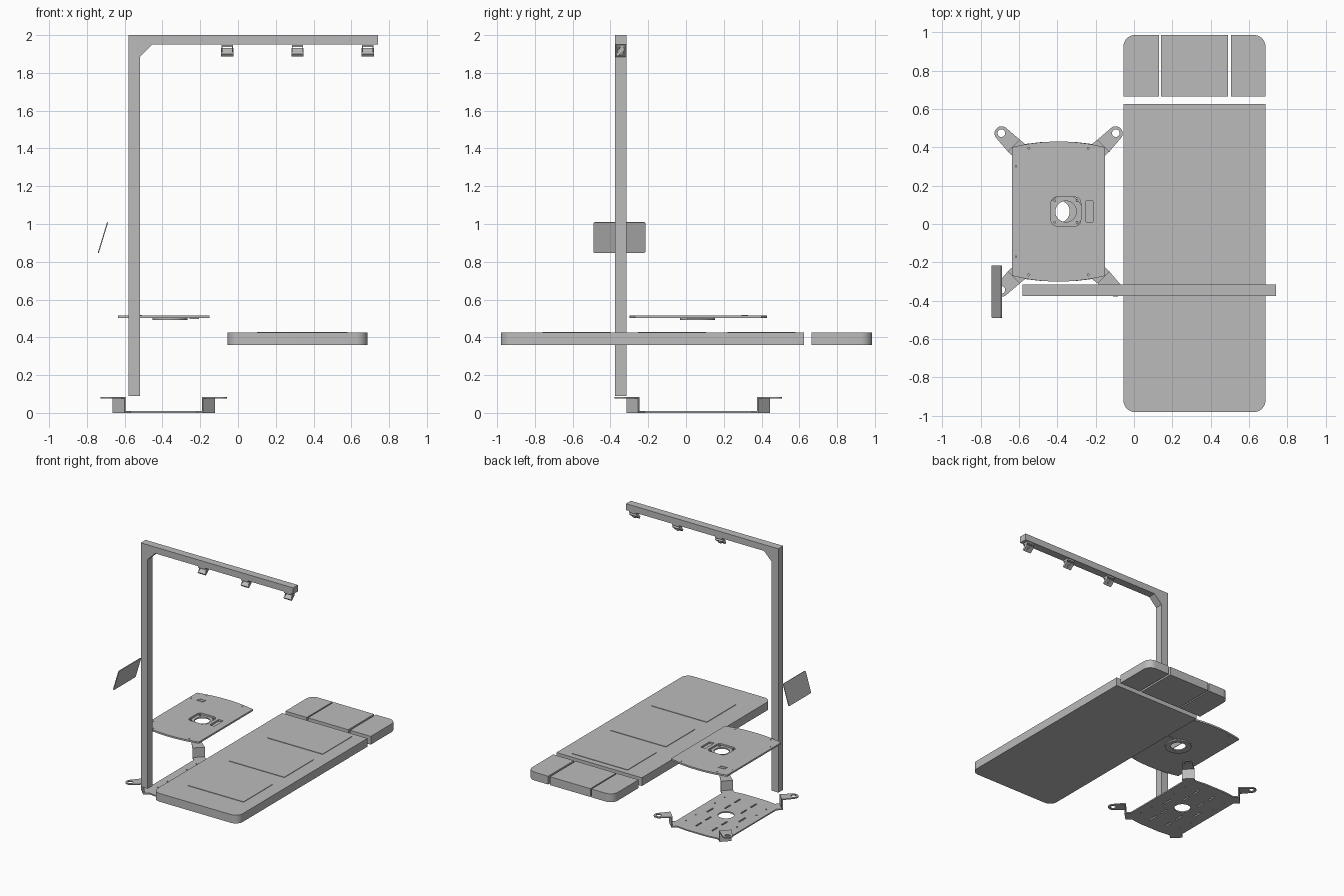
import bpy
import math
from mathutils import Vector, Matrix

cube = bpy.data.objects.get("Cube")
if cube:
    bpy.data.objects.remove(cube, do_unlink=True)

grey = bpy.data.materials.new("light grey")
grey.use_nodes = True
COLOUR = (0.5, 0.5, 0.5, 1)
grey.diffuse_color = COLOUR
grey.node_tree.nodes["Principled BSDF"].inputs["Base Color"].default_value = COLOUR


# Outline helpers
def arc(cx, cy, r, start, end, n=8):
    return [(cx + r * math.cos(math.radians(start + (end - start) * i / n)),
             cy + r * math.sin(math.radians(start + (end - start) * i / n)))
            for i in range(n + 1)]


def circle(cx, cy, r, n=32):
    return arc(cx, cy, r, 0, 360, n)[:-1]


def rounded(x0, x1, y0, y1, sw=0.0, se=0.0, ne=0.0, nw=0.0):
    corners = [(x0, y0, 1, 1, sw, 180), (x1, y0, -1, 1, se, 270),
               (x1, y1, -1, -1, ne, 0), (x0, y1, 1, -1, nw, 90)]
    pts = []
    for x, y, sx, sy, r, a in corners:
        pts += arc(x + sx * r, y + sy * r, r, a, a + 90) if r else [(x, y)]
    return pts


def box_outline(cx, cy, w, h, r=0.0):
    return rounded(cx - w / 2, cx + w / 2, cy - h / 2, cy + h / 2, r, r, r, r)


def bowed(cx, cy, hx, hy, bow, n=16):
    """Straight sides, gently curved ends."""
    end = [(hx * (1 - 2 * i / n), hy + bow * (1 - (1 - 2 * i / n) ** 2)) for i in range(n + 1)]
    return [(cx + x, cy + y) for x, y in end] + [(cx - x, cy - y) for x, y in end]


def sheet(name, outlines, z0, z1, matrix=None):
    """Extruded outline; further outlines become holes."""
    curve = bpy.data.curves.new(name, "CURVE")
    curve.dimensions = "2D"
    curve.fill_mode = "BOTH"
    curve.extrude = (z1 - z0) / 2
    for pts in outlines:
        spline = curve.splines.new("POLY")
        spline.points.add(len(pts) - 1)
        for p, (x, y) in zip(spline.points, pts):
            p.co = (x, y, 0, 1)
        spline.use_cyclic_u = True
    curve.materials.append(grey)
    ob = bpy.data.objects.new(name, curve)
    bpy.context.collection.objects.link(ob)
    ob.matrix_world = (matrix or Matrix()) @ Matrix.Translation((0, 0, (z0 + z1) / 2))
    bpy.ops.object.select_all(action="DESELECT")
    ob.select_set(True)
    bpy.context.view_layer.objects.active = ob
    bpy.ops.object.convert(target="MESH")
    bpy.ops.object.shade_smooth_by_angle(angle=math.radians(30))
    return ob


def block(name, centre, size, tilt=0.0):
    m = Matrix.Translation(centre) @ Matrix.Rotation(tilt, 4, "X")
    return sheet(name, [box_outline(0, 0, size[0], size[1])], -size[2] / 2, size[2] / 2, m)


# Table: main slab and three head sections
sheet("table_slab", [rounded(-0.055, 0.685, -0.98, 0.625, sw=0.06, se=0.06)], 0.36, 0.425)
sheet("head_section_right", [rounded(-0.055, 0.13, 0.665, 0.985, nw=0.06)], 0.36, 0.425)
sheet("head_section_middle", [rounded(0.14, 0.49, 0.665, 0.985)], 0.36, 0.425)
sheet("head_section_left", [rounded(0.505, 0.685, 0.665, 0.985, ne=0.06)], 0.36, 0.425)
for i, y in enumerate((-0.58, -0.075, 0.4)):
    sheet(f"table_pad_{i + 1}", [box_outline(0.34, y, 0.48, 0.36)], 0.425, 0.429)

# Column and beam in one bent frame with a braced corner
upright = Matrix.Translation((0, -0.345, 0)) @ Matrix.Rotation(math.pi / 2, 4, "X")
sheet("column_and_beam", [[(-0.58, 0.09), (-0.52, 0.09), (-0.52, 1.885), (-0.455, 1.95),
                           (0.74, 1.95), (0.74, 2), (-0.58, 2)]], -0.03, 0.03, upright)

# Tilted sensors below the beam
for i, x in enumerate((-0.057, 0.315, 0.687)):
    tag = f"sensor_{i + 1}"
    tilt = math.radians(40)
    block(tag + "_mount", (x, -0.345, 1.942), (0.06, 0.05, 0.012))
    block(tag + "_body", (x, -0.348, 1.91), (0.064, 0.05, 0.016), tilt)
    for side in (-1, 1):
        block(tag + "_cheek", (x + side * 0.028, -0.345, 1.922), (0.004, 0.02, 0.04), -tilt)
    lens = Matrix.Translation((x, -0.348, 1.91)) @ Matrix.Rotation(tilt, 4, "X")
    sheet(tag + "_lens", [circle(0, 0, 0.013, 20)], -0.016, -0.008, lens)

# Leaning screen beside the column
lean = math.atan2(0.165, 0.05)
screen = Matrix.Translation((-0.715, -0.3525, 0.928)) @ Matrix.Rotation(-lean, 4, "Y")
sheet("screen", [box_outline(0, 0, 0.17, 0.275, 0.01)], -0.003, 0.003, screen)

# Tray with a square recess, a slot and a window
screws = [circle(-0.393 + sx * 0.155, 0.065 + sy * 0.33, 0.005, 10) for sx in (-1, 1) for sy in (-1, 1)]
screws += [circle(-0.615, y, 0.004, 10) for y in (-0.17, 0.3)]
sheet("tray", [bowed(-0.393, 0.065, 0.243, 0.335, 0.03),
               box_outline(-0.355, 0.065, 0.155, 0.15, 0.03),
               box_outline(-0.232, 0.065, 0.04, 0.11, 0.006)] + screws, 0.502, 0.515)
sheet("tray_window", [box_outline(-0.537, 0.312, 0.055, 0.035),
                      box_outline(-0.537, 0.312, 0.04, 0.022)], 0.515, 0.518)
sheet("tray_flange", [circle(-0.36, 0.06, 0.093, 40), circle(-0.355, 0.065, 0.055)], 0.492, 0.502)
sheet("slot_backing", [box_outline(-0.232, 0.065, 0.05, 0.12)], 0.498, 0.502)
for sx in (-1, 1):
    for sy in (-1, 1):
        sheet("flange_screw", [circle(-0.355 + sx * 0.058, 0.065 + sy * 0.056, 0.007, 12)], 0.502, 0.512)

# Base plate with a round hole, slots and drilled holes
CX, CY = -0.393, 0.065
quarter = [(0.235, 0.285), (0.268, 0.315), (0.207, 0.378), (0.175, 0.352), (0.09, 0.362)]
outline = [(CX + x, CY + y) for x, y in quarter]
outline += [(CX - x, CY + y) for x, y in reversed(quarter)]
outline += [(2 * CX - x, 2 * CY - y) for x, y in outline]
openings = [circle(CX, CY, 0.058)]
for sx in (-1, 1):
    for y in (-0.24, -0.12, 0.12, 0.24):
        openings.append(box_outline(CX + sx * 0.07, CY + y, 0.012, 0.07, 0.005))
        openings.append(circle(CX + sx * 0.18, CY + y, 0.006, 12))
    openings.append(box_outline(CX + sx * 0.14, CY, 0.012, 0.08, 0.005))
sheet("base_plate", [outline] + openings, 0.0, 0.01)

# Folded corner feet: upright strip and a rounded tab with a hole
for name, sx, sy in (("front_right", -1, -1), ("front_left", 1, -1),
                     ("back_right", -1, 1), ("back_left", 1, 1)):
    place = (Matrix.Translation((CX + sx * 0.237, CY + sy * 0.347, 0))
             @ Matrix.Rotation(math.atan2(sy, sx), 4, "Z"))
    sheet(name + "_foot_upright", [rounded(-0.006, 0.003, -0.044, 0.044)], 0, 0.08, place)
    tab = [(-0.006, 0.044), (-0.006, -0.044), (0.02, -0.042)]
    tab += arc(0.085, 0, 0.037, -90, 90, 14) + [(0.02, 0.042)]
    sheet(name + "_foot_tab", [tab, circle(0.087, 0, 0.02, 24)], 0.077, 0.085, place)
